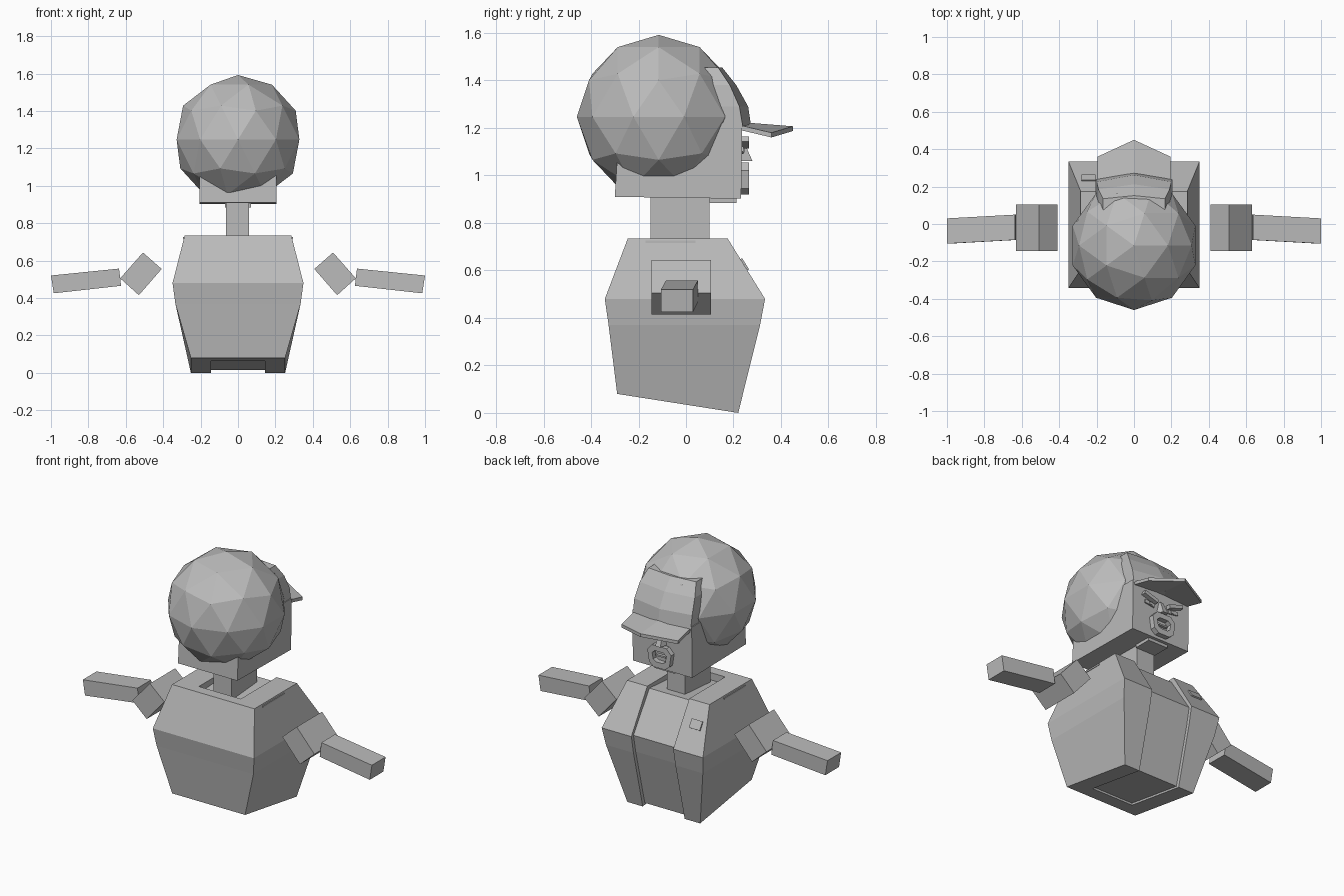
import bpy, bmesh, math
from mathutils import Matrix, Vector

if "Cube" in bpy.data.objects:
    bpy.data.objects.remove(bpy.data.objects["Cube"])

grey = bpy.data.materials.new("plain_grey")
grey.diffuse_color = (0.5, 0.5, 0.5, 1)
grey.use_nodes = True
grey.node_tree.nodes["Principled BSDF"].inputs["Base Color"].default_value = grey.diffuse_color


def finish(name, bm):
    bmesh.ops.recalc_face_normals(bm, faces=bm.faces)
    me = bpy.data.meshes.new(name)
    bm.to_mesh(me)
    bm.free()
    me.materials.append(grey)
    ob = bpy.data.objects.new(name, me)
    bpy.context.collection.objects.link(ob)
    return ob


def loft(name, rings, hollow=False):
    """Skin a stack of equal rings; capped, or joined end to start if hollow."""
    bm = bmesh.new()
    rows = [[bm.verts.new(p) for p in ring] for ring in rings]
    pairs = list(zip(rows, rows[1:]))
    if hollow:
        pairs.append((rows[-1], rows[0]))
    for a, b in pairs:
        n = len(a)
        for i in range(n):
            bm.faces.new((a[i], a[(i + 1) % n], b[(i + 1) % n], b[i]))
    if not hollow:
        bm.faces.new(rows[0])
        bm.faces.new(rows[-1])
    return finish(name, bm)


def box(name, lo, hi, tilt=0, axis='Y'):
    """Box between two corners, turned about its own centre."""
    lo, hi = Vector(lo), Vector(hi)
    bm = bmesh.new()
    m = (Matrix.Translation((lo + hi) / 2) @ Matrix.Rotation(tilt, 4, axis)
         @ Matrix.Diagonal((*(hi - lo), 1)))
    bmesh.ops.create_cube(bm, size=1, matrix=m)
    return finish(name, bm)


def rect(w, back, front, zb, zf):
    return [(-w, back, zb), (w, back, zb), (w, front, zf), (-w, front, zf)]


# Jacket with a flared waist and slanted underside
jacket = loft("jacket", [
    rect(0.252, -0.29, 0.22, 0.08, 0.0),
    rect(0.335, -0.326, 0.312, 0.37, 0.37),
    rect(0.35, -0.342, 0.333, 0.48, 0.48),
    rect(0.285, -0.245, 0.175, 0.735, 0.735)])

# Neck opening, open front and recessed underside in one cut
profile = [(0.5, -0.1), (0.5, 1), (-0.18, 1), (-0.18, 0.69), (0.155, 0.715),
           (0.312, 0.48), (0.29, 0.37), (0.2, 0.015), (-0.19, 0.077), (-0.19, -0.1)]
cutter = loft("opening_cutter", [[(x, y, z) for y, z in profile] for x in (-0.145, 0.145)])
cutter.hide_render = True
mod = jacket.modifiers.new("opening", 'BOOLEAN')
mod.operation, mod.solver, mod.object = 'DIFFERENCE', 'EXACT', cutter
bpy.context.view_layer.objects.active = jacket
bpy.ops.object.modifier_apply(modifier=mod.name)
bpy.data.objects.remove(cutter)

# Chest tag lying on the slope of the jacket
box("chest_tag", (-0.28, 0.22, 0.622), (-0.205, 0.275, 0.63), math.radians(-58), 'X')

# Arms: tilted sleeve and nearly level forearm on each side
for s, side in ((-1, "left"), (1, "right")):
    sleeve = [(0.508, 0.643), (0.63, 0.505), (0.53, 0.415), (0.408, 0.555)]
    loft(side + "_sleeve", [[(s * x, y, z) for x, z in sleeve] for y in (-0.145, 0.105)])
    loft(side + "_forearm", [
        [(s * 0.636, 0.05, 0.557), (s * 0.636, -0.085, 0.557),
         (s * 0.625, -0.085, 0.465), (s * 0.625, 0.05, 0.465)],
        [(s * 1.0, 0.03, 0.52), (s * 1.0, -0.105, 0.52),
         (s * 0.985, -0.105, 0.425), (s * 0.985, 0.03, 0.425)]])
    # Shoulder seam strip
    box(side + "_shoulder_seam", (s * 0.289 - 0.004, -0.17, 0.716),
        (s * 0.289 + 0.004, 0.04, 0.726))

# Neck and head
box("neck", (-0.063, -0.15, 0.66), (0.06, 0.1, 0.95))
loft("head", [rect(0.205, -0.3, 0.232, 0.91, 0.902),
              rect(0.205, -0.28, 0.237, 1.22, 1.22)])
box("chin", (-0.07, 0.1, 0.884), (0.07, 0.212, 0.91))

# Faceted round hair
bm = bmesh.new()
bmesh.ops.create_icosphere(bm, subdivisions=2, radius=0.345,
                           matrix=Matrix.Translation((0, -0.115, 1.247)))
finish("hair", bm)

# Cap crown, pushed forward along its middle ridge
crown = []
for z, w, back, side_y, mid_y in ((1.2, 0.2, 0.1, 0.24, 0.275), (1.29, 0.2, 0.08, 0.225, 0.262),
                                  (1.38, 0.19, 0.04, 0.185, 0.212), (1.455, 0.165, 0, 0.135, 0.152)):
    crown.append([(-w, back, z), (-w, side_y, z), (0, mid_y, z), (w, side_y, z), (w, back, z)])
loft("cap_crown", crown)

# Pointed, gently arched brim, made of two mirrored halves
for s, side in ((-1, "left"), (1, "right")):
    edge = [(0, 0.225, 1.225), (0, 0.45, 1.207), (s * 0.195, 0.36, 1.18), (s * 0.195, 0.225, 1.212)]
    loft(side + "_brim", [[(x, y, z - d) for x, y, z in edge] for d in (0, 0.02)])

# Face: frowning brows, eyes, nose
for s, side in ((-1, "left"), (1, "right")):
    box(side + "_brow", (s * 0.09 - 0.05, 0.23, 1.128), (s * 0.09 + 0.05, 0.265, 1.15), -s * 0.3)
    box(side + "_eye", (s * 0.085 - 0.035, 0.23, 1.095), (s * 0.085 + 0.035, 0.243, 1.117), -s * 0.15)
    box(side + "_pupil", (s * 0.08 - 0.01, 0.24, 1.097), (s * 0.08 + 0.01, 0.247, 1.115))
loft("nose", [
    [(-0.015, 0.23, 1.14), (0.015, 0.23, 1.14), (0.01, 0.245, 1.14), (-0.01, 0.245, 1.14)],
    [(-0.033, 0.23, 1.06), (0.033, 0.23, 1.06), (0.018, 0.28, 1.06), (-0.018, 0.28, 1.06)]])

# Goatee ring around the mouth
outer = [(-0.05, 1.055), (0.05, 1.055), (0.082, 1.02), (0.07, 0.945),
         (0.04, 0.92), (-0.04, 0.92), (-0.07, 0.945), (-0.082, 1.02)]
inner = [(x * 0.6, 0.99 + (z - 0.99) * 0.5) for x, z in outer]
loft("goatee", [[(x, y, z) for x, z in shape] for shape, y in
                ((outer, 0.23), (outer, 0.265), (inner, 0.265), (inner, 0.23))], hollow=True)
box("mouth", (-0.035, 0.23, 0.985), (0.035, 0.252, 0.995))
